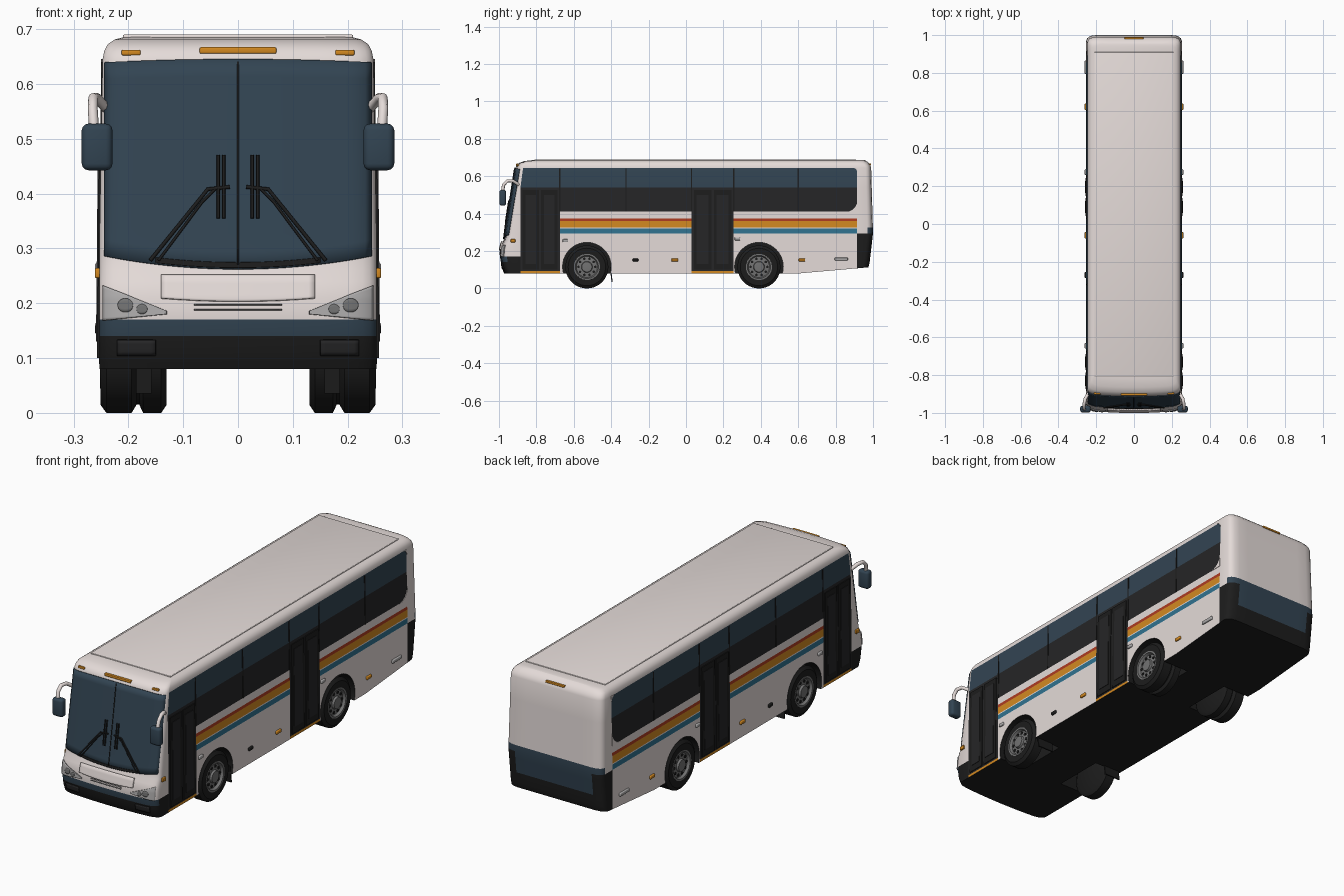
import bpy, bmesh, math
from mathutils import Matrix, Vector

if "Cube" in bpy.data.objects:
    bpy.data.objects.remove(bpy.data.objects["Cube"])

COLOURS = {"white": (.78, .71, .69), "navy_glass": (.032, .058, .085), "black": (.012, .012, .012),
           "dark_glass": (.019, .019, .020), "orange": (.65, .25, .015), "red": (.42, .045, .015),
           "blue": (.03, .17, .28), "steel": (.17, .17, .17), "lens": (.42, .41, .41)}
NAMES = list(COLOURS)
MATS = {}
for n, c in COLOURS.items():
    MATS[n] = bpy.data.materials.new(n)
    MATS[n].diffuse_color = (*c, 1)


def finish(name, bm, mat, smooth=35):
    bmesh.ops.recalc_face_normals(bm, faces=bm.faces)
    me = bpy.data.meshes.new(name)
    bm.to_mesh(me)
    bm.free()
    ob = bpy.data.objects.new(name, me)
    bpy.context.collection.objects.link(ob)
    for n in ([mat] if mat else NAMES):
        me.materials.append(MATS[n])
    if smooth:
        shade(ob, smooth)
    return ob


def shade(ob, angle=35):
    bpy.ops.object.select_all(action='DESELECT')
    ob.select_set(True)
    bpy.context.view_layer.objects.active = ob
    bpy.ops.object.shade_smooth_by_angle(angle=math.radians(angle))


def lerp(table, z):
    for (a, u), (b, v) in zip(table, table[1:]):
        if z <= b:
            return u + (v - u) * max(0, z - a) / (b - a)
    return table[-1][1]


# Side profile of the nose, tail and half width, each by height
FRONT = [(.08, -.972), (.11, -.985), (.17, -.995), (.21, -.992), (.24, -.985), (.262, -.972), (.295, -.966),
         (.645, -.912), (.66, -.905), (.672, -.89), (.681, -.865), (.686, -.82)]
BACK = [(.08, .975), (.295, 1.0), (.645, .99), (.66, .985), (.672, .975), (.681, .965), (.686, .955)]
WIDTH = [(.08, .253), (.295, .253), (.645, .247), (.66, .244), (.672, .238), (.681, .225), (.686, .205)]
LEVELS = [.08, .092, .11, .14, .17, .19, .21, .24, .262, .295, .32, .325, .36, .375, .41, .54, .645,
          .66, .672, .681, .686]
FS = [0, .2, .4, .6, .8, .9, .95, .98, 1]
YS = [-.885, -.675, -.3, .03, .255, .6, .915]


def corner(s):
    return 1 - math.sqrt(max(0, 1 - max(0, (abs(s) - .8) / .2) ** 2))


def front_y(x, z):
    s = max(-1, min(1, x / lerp(WIDTH, z)))
    return lerp(FRONT, z) + .012 * s * s + .025 * corner(s)


def half_ring(z):
    w, b = lerp(WIDTH, z), lerp(BACK, z)
    pts = [(s * w, front_y(s * w, z)) for s in FS]
    lo = pts[-1][1] + .004
    pts += [(w, max(y, lo)) for y in YS]
    pts += [(s * w, b - .03 * corner(s)) for s in reversed(FS)]
    lift = max(0, (.13 - z) / .05) * .035
    return [Vector((x, y, z + lift * max(0, (y - .6) / .4))) for x, y in pts]


def side_colour(y, z):
    door = -.885 < y < -.675 or .03 < y < .255
    if y < -.885:
        return "black" if z < .17 else "white"
    if y > .915:
        return "black" if z < .295 else "white"
    if door and z < .54:
        return "orange" if z < .092 else "dark_glass"
    for top, col in ((.295, "white"), (.32, "blue"), (.325, "white"), (.36, "orange"), (.375, "red"),
                     (.41, "white"), (.54, "dark_glass"), (.645, "navy_glass")):
        if z < top:
            return col
    return "white"


def back_colour(x, z):
    if z < .19 or (x > .19 and z < .295):
        return "black"
    return "navy_glass" if z < .325 else "white"


# Body shell: stacked rings, coloured by height and position
bm = bmesh.new()
rings = []
for z in LEVELS:
    h = half_ring(z)
    right = [bm.verts.new(p) for p in h]
    left = [right[0]] + [bm.verts.new((-p.x, p.y, p.z)) for p in h[1:-1]] + [right[-1]]
    rings.append((right, left))
nf, n = len(FS) - 1, len(rings[0][0])
for k in range(len(LEVELS) - 1):
    zc = (LEVELS[k] + LEVELS[k + 1]) / 2
    for side in (0, 1):
        a, b = rings[k][side], rings[k + 1][side]
        for i in range(n - 1):
            f = bm.faces.new((a[i], a[i + 1], b[i + 1], b[i]))
            if i < nf:
                col = "black" if zc < .14 else "navy_glass" if zc < .17 else "white"
            elif i < n - nf - 1:
                j = i - nf
                yc = (([-.93] + YS)[j] + (YS + [.98])[j]) / 2
                col = side_colour(yc, zc)
            else:
                col = back_colour(abs((a[i].co.x + a[i + 1].co.x) / 2), zc)
            f.material_index = NAMES.index(col)
for (r, l), col in ((rings[0], "black"), (rings[-1], "white")):
    for i in range(n - 1):
        vs = list(dict.fromkeys((r[i], r[i + 1], l[i + 1], l[i])))
        bm.faces.new(vs).material_index = NAMES.index(col)
body = finish("body_shell", bm, None, 0)


def lathe(bm, prof, y, z, seg=40, sx=1):
    rows = [[bm.verts.new((sx * x, y + r * math.cos(t), z + r * math.sin(t)))
             for t in (2 * math.pi * i / seg for i in range(seg))] for x, r in prof]
    for a, b in zip(rows, rows[1:]):
        for i in range(seg):
            bm.faces.new((a[i], a[(i + 1) % seg], b[(i + 1) % seg], b[i]))
    bmesh.ops.remove_doubles(bm, verts=bm.verts, dist=1e-5)


# Wheel arches cut from the body
AXLES = {"front": -.53, "rear": .39}
bm = bmesh.new()
for y in AXLES.values():
    for sx in (-1, 1):
        lathe(bm, [(.11, 0), (.11, .13), (.32, .13), (.32, 0)], y, .116, 40, sx)
for f in bm.faces:
    f.material_index = NAMES.index("black")
cutter = finish("arch_cutter", bm, None, 0)
cutter.hide_render = True
mod = body.modifiers.new("arches", 'BOOLEAN')
mod.operation, mod.object, mod.solver = 'DIFFERENCE', cutter, 'EXACT'
bpy.context.view_layer.objects.active = body
bpy.ops.object.modifier_apply(modifier=mod.name)
bpy.data.objects.remove(cutter)
shade(body, 30)

# Wheels: single in front, twin at the rear
for axle, y in AXLES.items():
    for sx in (-1, 1):
        outer = [(.185, .1), (.194, .115), (.24, .115), (.251, .1), (.251, .07), (.236, .068), (.236, 0)]
        inner = [(.13, 0), (.13, .1), (.14, .115), (.173, .115), (.18, .1)] if axle == "rear" else [(.185, 0)]
        bm = bmesh.new()
        lathe(bm, inner + outer, y, .115, 40, sx)
        finish(axle + "_tyre", bm, "black")
        bm = bmesh.new()
        lathe(bm, [(.236, .073), (.252, .07), (.252, .062), (.24, .056), (.243, .03), (.253, .027), (.255, 0)],
              y, .115, 40, sx)
        finish(axle + "_rim", bm, "steel")
        bm = bmesh.new()
        for i in range(10):
            t = i * math.pi / 5
            lathe(bm, [(.24, .007), (.2445, .007), (.2445, 0)],
                  y + .045 * math.cos(t), .115 + .045 * math.sin(t), 10, sx)
        finish(axle + "_rim_holes", bm, "black")


def box(name, c, size, mat, bevel=0, rot=0):
    bm = bmesh.new()
    bmesh.ops.create_cube(bm, size=1, matrix=Matrix.Translation(c) @ Matrix.Rotation(rot, 4, 'X')
                          @ Matrix.Diagonal((*size, 1)))
    if bevel:
        bmesh.ops.bevel(bm, geom=bm.edges[:], offset=bevel, segments=3, affect='EDGES', profile=.5)
    return finish(name, bm, mat)


def side_plate(name, pts, mat, t=.003):
    for sx in (-1, 1):
        bm = bmesh.new()
        a, b = [[bm.verts.new((sx * (lerp(WIDTH, z) + d), y, z)) for y, z in pts] for d in (t, -.003)]
        bm.faces.new(a)
        bm.faces.new(b)
        for i in range(len(pts)):
            j = (i + 1) % len(pts)
            bm.faces.new((a[i], a[j], b[j], b[i]))
        finish(name, bm, mat, 0)


def rect(y0, y1, z0, z1):
    return [(y0, z0), (y1, z0), (y1, z1), (y0, z1)]


def front_patch(name, x0, x1, lo, hi, mat, t=.004, nx=24, nz=12):
    bm = bmesh.new()
    g = []
    for i in range(nx + 1):
        x = x0 + (x1 - x0) * i / nx
        zs = [lo(x) + (hi(x) - lo(x)) * k / nz for k in range(nz + 1)]
        g.append([bm.verts.new((x, front_y(x, z) - .4 * t, z)) for z in zs])
    for i in range(nx):
        for k in range(nz):
            bm.faces.new((g[i][k], g[i + 1][k], g[i + 1][k + 1], g[i][k + 1]))
    ob = finish(name, bm, mat)
    m = ob.modifiers.new("thickness", 'SOLIDIFY')
    m.thickness, m.offset = t, 0


def tube(name, pts, r, mat):
    cu = bpy.data.curves.new(name, 'CURVE')
    cu.dimensions, cu.bevel_depth, cu.bevel_resolution, cu.use_fill_caps = '3D', r, 2, True
    sp = cu.splines.new('POLY')
    sp.points.add(len(pts) - 1)
    for p, q in zip(sp.points, pts):
        p.co = (*q, 1)
    ob = bpy.data.objects.new(name, cu)
    bpy.context.collection.objects.link(ob)
    cu.materials.append(MATS[mat])
    bpy.ops.object.select_all(action='DESELECT')
    ob.select_set(True)
    bpy.context.view_layer.objects.active = ob
    bpy.ops.object.convert(target='MESH')


# Front: windscreen, divider, bonnet bulge, grille slits
front_patch("windscreen", -.243, .243, lambda x: .262 + .4 * x * x, lambda x: .645 - .1 * x * x, "navy_glass", .005, 40)
front_patch("windscreen_divider", -.0015, .0015, lambda x: .27, lambda x: .64, "black", .008, 2)
front_patch("windscreen_cowl", -.15, .15, lambda x: .264 + .4 * x * x, lambda x: .274 + .4 * x * x, "black", .008)
front_patch("bonnet_panel", -.14, .14, lambda x: .203 + .3 * x * x, lambda x: .25, "white", .009)
for z in (.187, .196):
    front_patch("grille_slit", -.08, .08, lambda x: z, lambda x: z + .002, "steel", .005, 8, 2)

# Roof panel and marker lamps
box("roof_panel", (0, .05, .686), (.42, 1.72, .008), "white", .003)
box("front_marker_bar", (0, -.902, .661), (.14, .014, .012), "orange", .003)
box("rear_marker_bar", (0, .983, .664), (.1, .012, .01), "orange", .003)

for sx in (-1, 1):
    # Headlamps, fog lamps and corner markers
    xs = sorted((sx * .13, sx * .245))
    front_patch("headlamp", *xs, lambda x: .18 - .1 * (abs(x) - .13), lambda x: .186 + .4 * (abs(x) - .13), "lens", .006)
    for x, z, r in ((.175, .189, .01), (.205, .196, .014)):
        front_patch("headlamp_bulb", sx * x - r, sx * x + r, lambda q: z - .9 * math.sqrt(max(1e-6, r * r - (q - sx * x) ** 2)),
                    lambda q: z + .9 * math.sqrt(max(1e-6, r * r - (q - sx * x) ** 2)), "steel", .009, 12, 4)
    front_patch("fog_lamp_recess", sx * .185 - .035, sx * .185 + .035, lambda x: .105, lambda x: .133, "dark_glass", .006, 8, 4)
    box("roof_corner_marker", (sx * .195, -.897, .657), (.035, .012, .01), "orange", .003)
    box("corner_marker", (sx * .256, -.925, .255), (.01, .025, .018), "orange", .003)
    # Wipers
    def on_glass(x, z):
        return (sx * x, front_y(x, z) - .009, z)
    tube("wiper_arm", [on_glass(.16, .278), on_glass(.055, .408), on_glass(.015, .412)], .0035, "black")
    tube("wiper_link", [on_glass(.145, .278), on_glass(.065, .385), on_glass(.04, .41)], .0025, "black")
    for x in (.026, .036):
        tube("wiper_blade", [on_glass(x, .355), on_glass(x, .47)], .003, "black")
    # Mirrors on curved arms
    tube("mirror_arm", [(sx * .24, -.895, .555), (sx * .258, -.925, .575), (sx * .264, -.955, .575),
                        (sx * .265, -.975, .555), (sx * .262, -.982, .51)], .009, "white")
    box("mirror_head", (sx * .257, -.98, .485), (.056, .036, .085), "navy_glass", .012)
    # Mud flaps
    box("mud_flap", (sx * .2, -.4, .075), (.085, .006, .08), "black", 0, .12)

# Door leaves and window dividers
for y0, y1 in ((-.885, -.675), (.03, .255)):
    m = (y0 + y1) / 2
    for a, b in ((y0 + .012, m - .006), (m + .006, y1 - .012)):
        side_plate("door_leaf", rect(a, b, .1, .525), "black", .004)
        side_plate("door_glass", rect(a + .015, b - .015, .13, .5), "dark_glass", .006)
for y in (-.675, -.32, .03, .255, .6):
    side_plate("window_divider", rect(y - .003, y + .003, .41, .64), "black", .002)

# Rounded rear corners of the side windows
for z, d in ((.41, 1), (.645, -1)):
    r = .06 if d > 0 else .025
    arc = [(.916 - r + r * math.sin(t), z + d * (r - r * math.cos(t))) for t in (i * math.pi / 12 for i in range(7))]
    side_plate("window_corner", arc + [(.916, z)], "white", .0025)

# Small side lamps and flaps
for y, z, w, col in ((-.06, .152, .035, "orange"), (.62, .152, .035, "orange"), (.83, .157, .07, "lens"),
                     (-.27, .152, .03, "black"), (-.645, .255, .03, "lens"), (.275, .265, .03, "lens")):
    for sx in (-1, 1):
        box("side_lamp", (sx * .255, y, z), (.012, w, .016), col, .004)

for m in bpy.data.materials:
    if m.users and not m.is_grease_pencil:
        m.use_nodes = True
        m.node_tree.nodes["Principled BSDF"].inputs["Base Color"].default_value = m.diffuse_color
